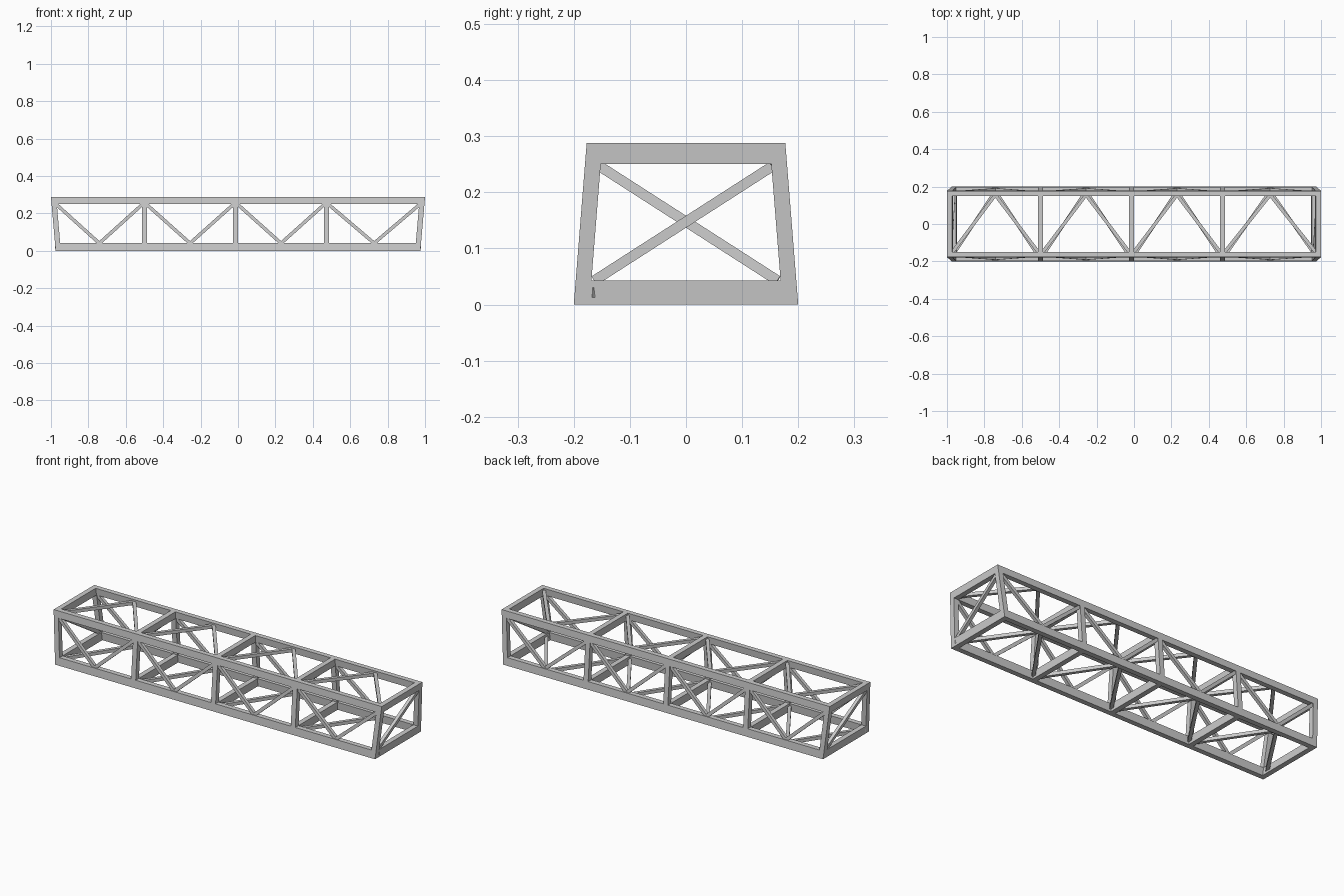
import bpy, bmesh
from mathutils import Vector

if "Cube" in bpy.data.objects:
    bpy.data.objects.remove(bpy.data.objects["Cube"])

H, T = 0.288, 0.028          # height, member thickness
ZB, ZT = 0.043, 0.25         # inner edges of bottom and top chords
B = 0.018                    # brace thickness


def X(z):                    # outer half length at a height
    return 0.975 + 0.025 * z / H


def Y(z):                    # outer half width at a height
    return 0.2 - 0.023 * z / H


def hull(name, pts):
    bm = bmesh.new()
    for p in pts:
        bm.verts.new(p)
    bmesh.ops.convex_hull(bm, input=bm.verts[:])
    bmesh.ops.dissolve_limit(bm, angle_limit=0.005, verts=bm.verts[:], edges=bm.edges[:])
    bmesh.ops.recalc_face_normals(bm, faces=bm.faces[:])
    me = bpy.data.meshes.new(name)
    bm.to_mesh(me)
    bm.free()
    ob = bpy.data.objects.new(name, me)
    bpy.context.collection.objects.link(ob)
    return ob


def brace(name, a, b, side):
    # square bar from a to b; side is a vector lying across the panel
    a, b = Vector(a), Vector(b)
    d = (b - a).normalized()
    n = Vector(side)
    n = (n - d * n.dot(d)).normalized() * B / 2
    w = d.cross(n).normalized() * B / 2
    a, b = a - d * 0.008, b + d * 0.008
    hull(name, [p + n * i + w * j for p in (a, b) for i in (-1, 1) for j in (-1, 1)])


posts = [-0.5, -0.013, 0.473]

# long chords and cross bars, top and bottom
for level, zs in (("bottom", (0, ZB)), ("top", (ZT, H))):
    for s in (-1, 1):
        hull(level + "_chord", [(e * X(z), s * (Y(z) - t), z)
                                for e in (-1, 1) for z in zs for t in (0, T)])
        hull(level + "_end_bar", [(s * (X(z) - t), e * (Y(z) - T), z)
                                  for e in (-1, 1) for z in zs for t in (0, T)])
    for x in posts:
        hull(level + "_cross_bar", [(x + t, e * (Y(z) - T), z)
                                    for e in (-1, 1) for z in zs for t in (-T / 2, T / 2)])

# corner posts and intermediate posts
for s in (-1, 1):
    for e in (-1, 1):
        hull("corner_post", [(e * (X(z) - u), s * (Y(z) - t), z)
                             for z in (ZB, ZT) for u in (0, T) for t in (0, T)])
    for x in posts:
        hull("side_post", [(x + u, s * (Y(z) - t), z)
                           for z in (ZB, ZT) for u in (-T / 2, T / 2) for t in (0, T)])

# zigzag braces on the four long faces
nodes = [-X(ZT) + T / 2] + posts + [X(ZT) - T / 2]
for x0, x1 in zip(nodes, nodes[1:]):
    m = (x0 + x1) / 2
    for x, q in ((x0 + 0.016, m - 0.006), (x1 - 0.016, m + 0.006)):
        for s in (-1, 1):
            brace("side_brace", (x, s * (Y(ZT) - T / 2), ZT - 0.006),
                  (q, s * (Y(ZB) - T / 2), ZB + 0.003), (0, 1, 0))
        for name, z in (("bottom_brace", ZB / 2), ("top_brace", (ZT + H) / 2)):
            y = Y(z) - T
            brace(name, (x, -y + 0.006, z), (q, y - 0.003, z), (0, 0, 1))

# one diagonal on each end, opposite directions
for s in (-1, 1):
    brace("end_brace", (s * (X(ZB) - T / 2), -s * (Y(ZB) - T - 0.012), ZB + 0.004),
          (s * (X(ZT) - T / 2), s * (Y(ZT) - T - 0.005), ZT - 0.008), (1, 0, 0))
